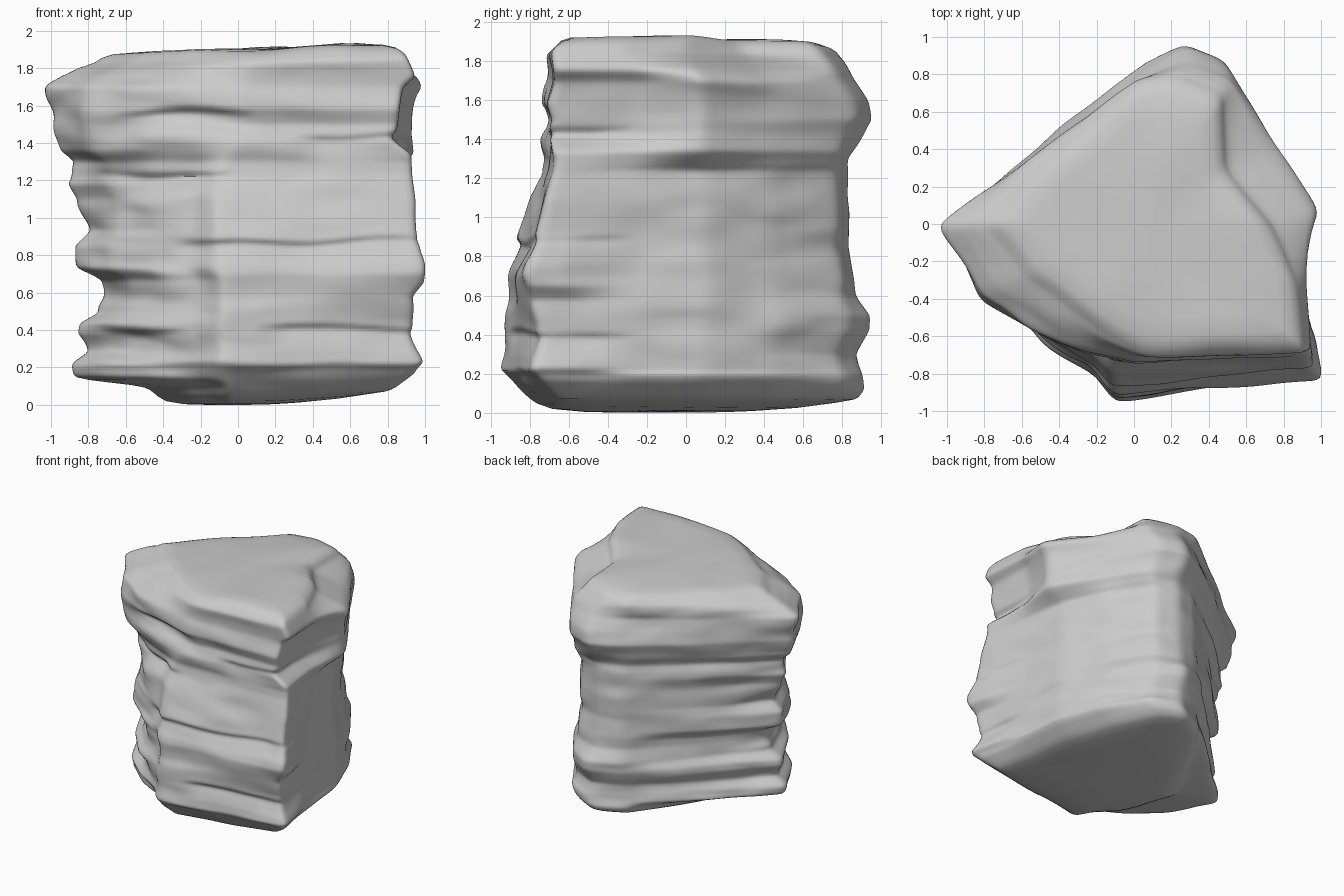
import bpy, bmesh, math
from mathutils import Vector, noise

if "Cube" in bpy.data.objects:
    bpy.data.objects.remove(bpy.data.objects["Cube"])

# Plan outlines, counter-clockwise from the left corner
LOW = [(-.86, -.06), (-.66, -.43), (-.47, -.64), (-.22, -.8), (-.1, -.94), (.96, -.78), (.89, -.3),
       (.84, .1), (.7, .45), (.49, .8), (.28, .91), (.04, .8), (-.43, .39)]
MID = [(-.85, -.03), (-.66, -.39), (-.45, -.57), (-.22, -.7), (-.12, -.82), (.93, -.74), (.87, -.3),
       (.82, .1), (.66, .44), (.44, .77), (.25, .83), (.05, .78), (-.42, .39)]
HIGH = [(-1, -.01), (-.81, -.4), (-.51, -.56), (-.2, -.66), (0, -.71), (.88, -.68), (.86, -.25),
        (.97, .08), (.74, .45), (.5, .86), (.28, .95), (.05, .83), (-.45, .45)]
TOP = [(-.9, 0), (-.68, -.28), (-.44, -.42), (-.2, -.57), (.05, -.66), (.9, -.64), (.87, -.3),
       (.74, .0), (.5, .3), (.48, .72), (.22, .82), (.02, .79), (-.45, .43)]
KEYS = [(0, LOW), (.45, LOW), (.7, MID), (1.24, MID), (1.42, HIGH), (1.7, HIGH), (1.83, TOP), (2, TOP)]

# Silhouette profiles as (height, distance from the centre)
LEFT = [(0, .4), (.1, .5), (.14, .86), (.22, .87), (.28, .8), (.38, .86), (.44, .83), (.49, .73), (.67, .73),
        (.73, .89), (.85, .9), (.93, .82), (1.1, .85), (1.18, .92), (1.3, .88), (1.36, .97), (1.5, 1.01),
        (1.7, 1.01), (1.78, .95), (1.83, .86), (1.86, .76)]
RIGHT = [(0, .72), (.08, .86), (.15, .95), (.22, .99), (.35, .95), (.42, .94), (.58, .94), (.65, 1), (.85, .99),
         (.92, .96), (1.2, .93), (1.35, .93), (1.45, .92), (1.6, .95), (1.7, .98), (1.77, .94), (1.83, .905),
         (1.89, .86)]
FRONT = [(0, .62), (.05, .78), (.13, .88), (.2, .95), (.4, .92), (.7, .92), (.9, .86), (1.1, .79), (1.3, .73),
         (1.4, .74), (1.5, .71), (1.58, .74), (1.7, .71), (1.83, .71), (1.88, .65)]
BACK = [(0, .7), (.05, .87), (.1, .91), (.2, .9), (.3, .88), (.42, .94), (.5, .94), (.6, .87), (.85, .83),
        (1.3, .84), (1.4, .9), (1.5, .96), (1.6, .93), (1.7, .87), (1.8, .83), (1.87, .78)]
# Overhanging beds on the front: (height of underside, depth, left end, right end)
LEDGES = [(.22, .03, -.9, 1), (.42, .035, .1, 1), (.4, .04, -.9, -.3), (.89, .035, -.35, 1),
          (1.24, .04, -.9, -.05), (1.44, .035, .3, 1), (1.57, .035, -.7, .05)]
SEGMENTS, LEVELS = 200, 130


def lerp_table(table, z):
    if z <= table[0][0]:
        return table[0][1]
    for (a, u), (b, v) in zip(table, table[1:]):
        if z <= b:
            return u + (v - u) * (z - a) / (b - a)
    return table[-1][1]


def clamp(v):
    return max(0, min(1, v))


def outline(z):
    for (a, p), (b, q) in zip(KEYS, KEYS[1:]):
        if z <= b:
            t = (z - a) / (b - a)
            return [Vector(u).lerp(Vector(v), t) for u, v in zip(p, q)]


# Spread samples over the outline by edge length
edge = [(Vector(MID[i]) - Vector(MID[(i + 1) % 13])).length for i in range(13)]
samples = []
for k in range(SEGMENTS):
    d, i = k / SEGMENTS * sum(edge), 0
    while d > edge[i]:
        d -= edge[i]
        i += 1
    samples.append((i, d / edge[i]))


def ring(z):
    corners = outline(z)
    pts = [corners[i].lerp(corners[(i + 1) % 13], t) for i, t in samples]
    for _ in range(2):
        pts = [(pts[k - 1] + pts[k] * 2 + pts[(k + 1) % SEGMENTS]) / 4 for k in range(SEGMENTS)]
    # fit the four silhouettes
    sl = lerp_table(LEFT, z) / -min(p.x for p in pts)
    sr = lerp_table(RIGHT, z) / max(p.x for p in pts)
    sf = lerp_table(FRONT, z) / -min(p.y for p in pts)
    sb = lerp_table(BACK, z) / max(p.y for p in pts)
    out = []
    for p in pts:
        # middle bumps of the right profile belong to the front corner only
        local = clamp(-p.y * 3 - .7) if .2 < z < 1.25 else 1
        right = 1 + (sr - 1) * local
        q = Vector((p.x * (sl if p.x < 0 else right), p.y * (sf if p.y < 0 else sb), z))
        # stretched noise makes bedding; it is rougher on the front left
        left_front = clamp(-q.x * 5 - .4) * clamp(1 - q.y * 4)
        rough = .011 + .014 * left_front
        n = noise.noise(Vector((q.x * 1.8, q.y * 1.8, z * 6 + q.x * .6)))
        n2 = noise.noise(Vector((q.x * 4 + 7, q.y * 4, z * 8)))
        d = rough * (math.tanh(n * 3) + .7 * n2)
        front = clamp(-q.y * 4 - 1)
        for h, depth, x0, x1 in LEDGES:
            below = h + .07 * noise.noise(Vector((q.x * 1.7, 3, h * 9))) * (1 - front * .3) - z
            ends = clamp((q.x - x0) * 6) * clamp((x1 - q.x) * 6 + .3)
            if 0 < below < .14:
                d -= depth * front * ends * min(below / .025, 1 - (below - .025) / .115)
        out.append(q + Vector((q.x, q.y, 0)).normalized() * d)
    return out


def top_z(x, y):
    return 1.895 + .035 * x - .02 * max(0, y)


def bottom_z(x, y):
    return .1 * max(0, x - .1) ** 1.5 + .06 * max(0, y) ** 2


bm = bmesh.new()
rings = []
Z0, Z1 = .05, 1.86
# Bottom cap rings, wall rings, then top cap rings
for s in (.3, .7, .92):
    rings.append([Vector((p.x * s, p.y * s, bottom_z(p.x * s, p.y * s) + (.015 if s > .9 else 0)))
                  for p in ring(Z0)])
for j in range(LEVELS + 1):
    z = Z0 + (Z1 - Z0) * j / LEVELS
    r = ring(z)
    for p in r:
        p.z += .4 * bottom_z(p.x, p.y) * max(0, 1 - z / .3)
        p.z += (top_z(p.x, p.y) - 1.9) * clamp((z - 1.7) / .16)
    rings.append(r)
for s in (.965, .9, .75, .5, .25):
    lift = {.965: -.012}.get(s, .01)
    rings.append([Vector((p.x * s, p.y * s, top_z(p.x * s, p.y * s) + lift
                          + .02 * noise.noise(Vector((p.x * s * 2.5, p.y * s * 2.5, 4))))) for p in ring(Z1)])
loops = [[bm.verts.new(p) for p in r] for r in rings]
for a, b in zip(loops, loops[1:]):
    for k in range(SEGMENTS):
        m = (k + 1) % SEGMENTS
        bm.faces.new((a[k], a[m], b[m], b[k]))
bm.faces.new(loops[0][::-1])
bm.faces.new(loops[-1])
bmesh.ops.recalc_face_normals(bm, faces=bm.faces)

# Soften the beds a little, then stand the rock on the ground
for _ in range(2):
    bmesh.ops.smooth_vert(bm, verts=bm.verts, factor=.5, use_axis_x=True, use_axis_y=True, use_axis_z=True)
low = min(v.co.z for v in bm.verts)
bmesh.ops.translate(bm, verts=bm.verts, vec=(0, 0, -low))
mesh = bpy.data.meshes.new("layered_rock")
bm.to_mesh(mesh)
bm.free()
rock = bpy.data.objects.new("layered_rock", mesh)
bpy.context.collection.objects.link(rock)
bpy.context.view_layer.objects.active = rock
rock.select_set(True)
bpy.ops.object.shade_smooth_by_angle(angle=math.radians(50))
